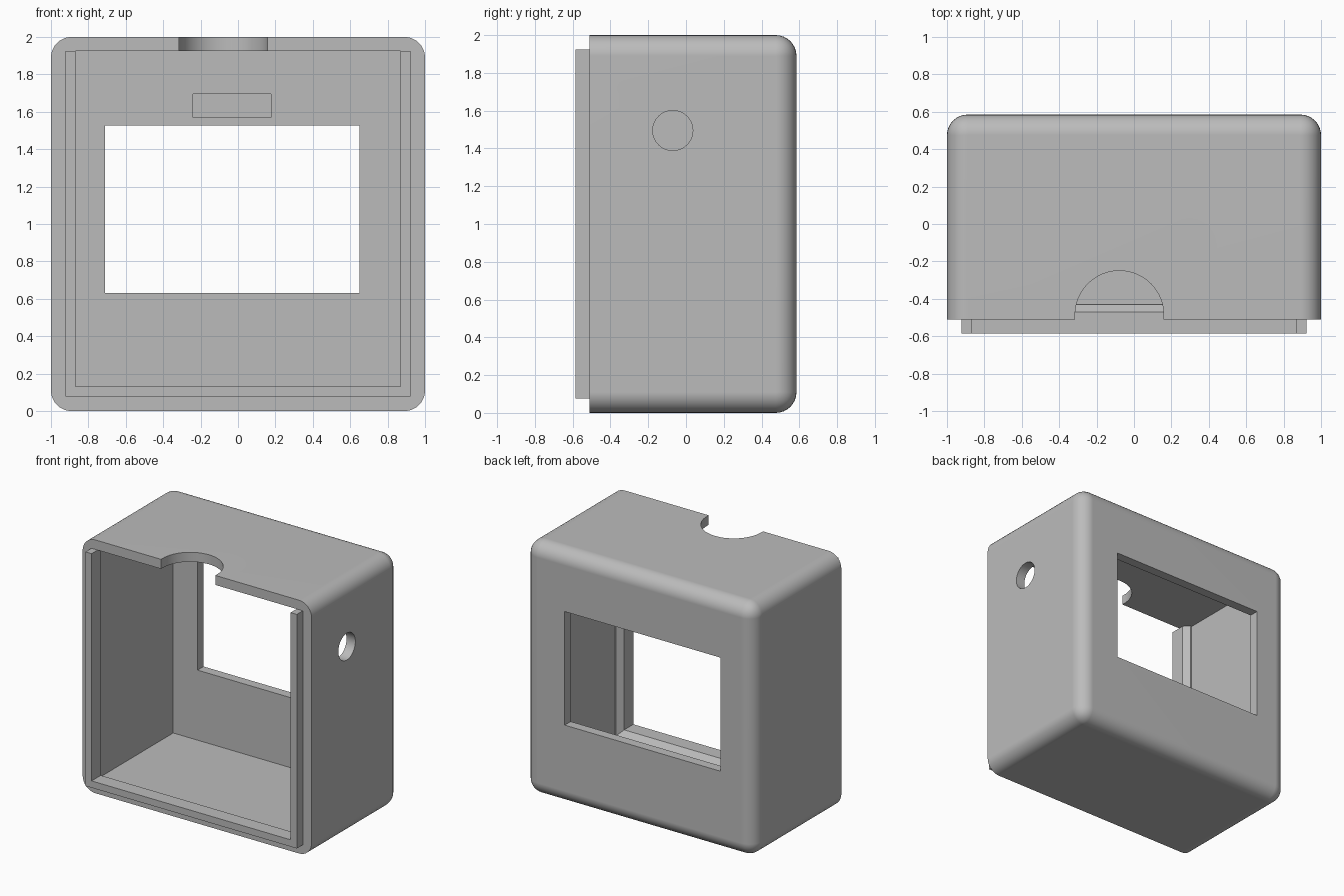
import bpy, bmesh
from mathutils import Matrix

if "Cube" in bpy.data.objects:
    bpy.data.objects.remove(bpy.data.objects["Cube"], do_unlink=True)

grey = bpy.data.materials.new("plain_grey")
grey.use_nodes = True
colour = (0.5, 0.5, 0.5, 1)
grey.diffuse_color = colour
grey.node_tree.nodes["Principled BSDF"].inputs["Base Color"].default_value = colour

FRONT, BACK, LIP = -0.51, 0.585, -0.585   # y of shell front, shell back and lip front
INNER = 0.923                             # half width of the cavity
FLOOR, CEILING = 0.077, 1.925
BACK_INNER = 0.51


def make_object(name, bm):
    bmesh.ops.recalc_face_normals(bm, faces=bm.faces[:])
    mesh = bpy.data.meshes.new(name)
    bm.to_mesh(mesh)
    bm.free()
    mesh.materials.append(grey)
    ob = bpy.data.objects.new(name, mesh)
    bpy.context.collection.objects.link(ob)
    return ob


def box_mesh(x, y, z):
    bm = bmesh.new()
    bmesh.ops.create_cube(bm, size=1)
    for v in bm.verts:
        for i, (low, high) in enumerate((x, y, z)):
            v.co[i] = low if v.co[i] < 0 else high
    return bm


def cylinder_mesh(radius, depth, centre, axis):
    bm = bmesh.new()
    turn = Matrix.Rotation(1.5707963, 4, "Y") if axis == "X" else Matrix.Identity(4)
    bmesh.ops.create_cone(bm, cap_ends=True, segments=64, radius1=radius, radius2=radius,
                          depth=depth, matrix=Matrix.Translation(centre) @ turn)
    return bm


def select_only(ob):
    bpy.ops.object.select_all(action="DESELECT")
    ob.select_set(True)
    bpy.context.view_layer.objects.active = ob


def cut(ob, name, bm):
    cutter = make_object(name, bm)
    cutter.hide_render = True
    mod = ob.modifiers.new(name, "BOOLEAN")
    mod.operation, mod.solver, mod.object = "DIFFERENCE", "EXACT", cutter
    select_only(ob)
    bpy.ops.object.modifier_apply(modifier=mod.name)
    bpy.data.objects.remove(cutter, do_unlink=True)


# Outer block, rounded everywhere except around the open front
bm = box_mesh((-1, 1), (FRONT, BACK), (0, 2))
rounded = [e for e in bm.edges if any(v.co.y > 0 for v in e.verts)]
bmesh.ops.bevel(bm, geom=rounded, offset=0.11, segments=8, profile=0.5, affect="EDGES")
shell = make_object("case_shell", bm)

# Hollow inside, display window and shallow pocket in the back wall
cut(shell, "cavity", box_mesh((-INNER, INNER), (-1, BACK_INNER), (FLOOR, CEILING)))
cut(shell, "window", box_mesh((-0.71, 0.65), (0.3, 1), (0.63, 1.527)))
cut(shell, "pocket", box_mesh((-0.24, 0.177), (0.3, BACK_INNER + 0.035), (1.57, 1.695)))

# Round hole in the left wall
cut(shell, "side_hole", cylinder_mesh(0.106, 0.4, (1, -0.07, 1.495), "X"))

# U-shaped notch in the top wall
cut(shell, "notch_round", cylinder_mesh(0.237, 0.4, (-0.078, -0.487, 2), "Z"))
cut(shell, "notch_straight", box_mesh((-0.315, 0.159), (-0.8, -0.487), (1.8, 2.2)))

select_only(shell)
bpy.ops.object.shade_smooth_by_angle(angle=0.6)
weighted = shell.modifiers.new("even_shading", "WEIGHTED_NORMAL")
weighted.keep_sharp = True

# Lip: a mitred strip along both sides and the floor, chamfered at its inner end
section = [(0, LIP), (0.054, LIP), (0.054, -0.47), (0.012, -0.43), (0, -0.43)]
corners = [(-1, CEILING, 0), (-1, FLOOR, 1), (1, FLOOR, 1), (1, CEILING, 0)]
bm = bmesh.new()
rings = [[bm.verts.new((side * (INNER - inset), y, z + rise * inset)) for inset, y in section]
         for side, z, rise in corners]
for a, b in zip(rings, rings[1:]):
    for i in range(len(section)):
        j = (i + 1) % len(section)
        bm.faces.new((a[i], a[j], b[j], b[i]))
bm.faces.new(rings[0])
bm.faces.new(rings[-1])
make_object("front_lip", bm)
